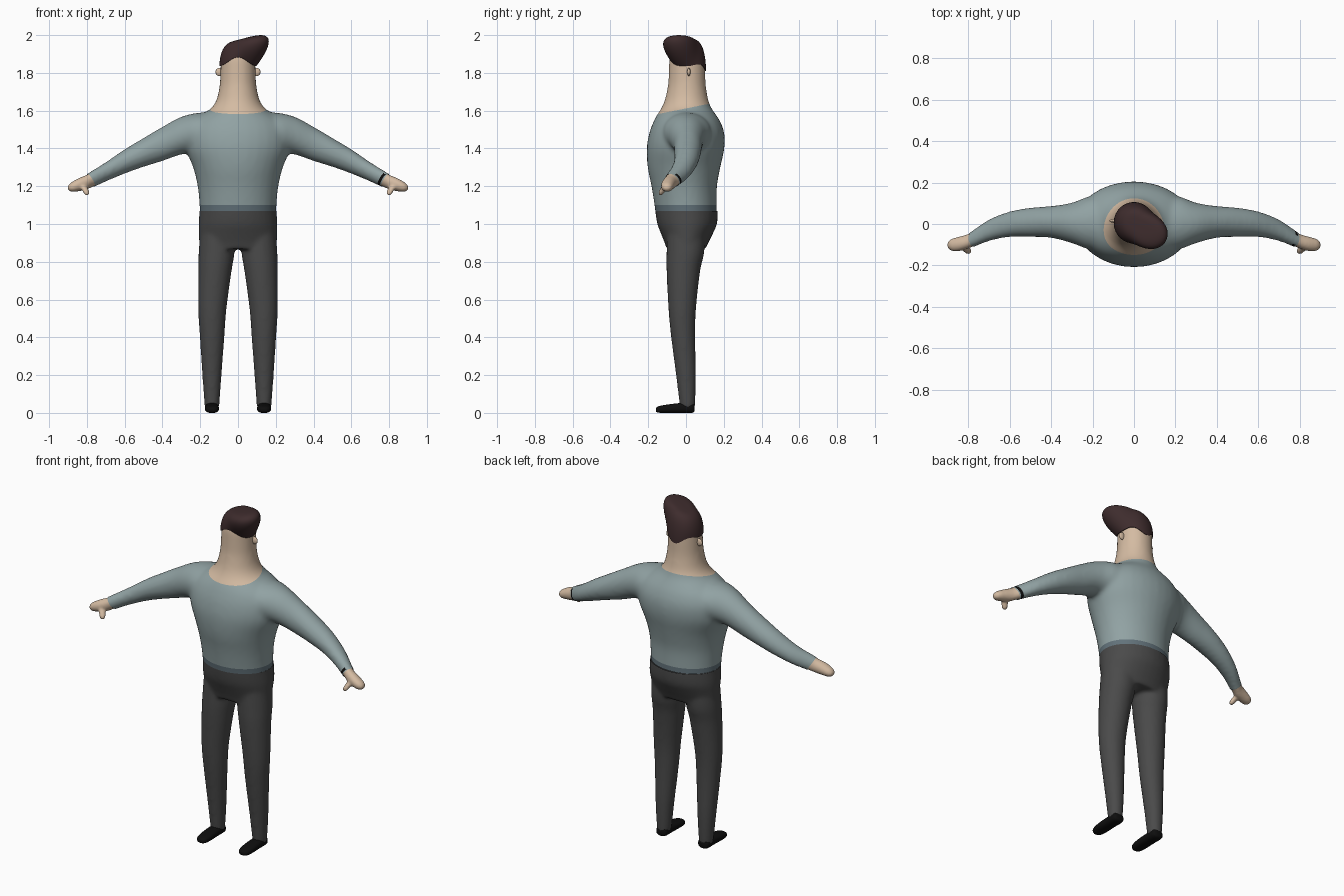
import bpy, bmesh, math
from mathutils import Vector

if "Cube" in bpy.data.objects:
    bpy.data.objects.remove(bpy.data.objects["Cube"])


def material(name, rgb):
    m = bpy.data.materials.new(name)
    m.diffuse_color = [((c / 255 + 0.055) / 1.055) ** 2.4 for c in rgb] + [1]
    m.use_nodes = True
    m.node_tree.nodes["Principled BSDF"].inputs["Base Color"].default_value = m.diffuse_color
    return m


SKIN = material("skin", (212, 187, 162))
SWEATER = material("sweater_grey_green", (145, 162, 163))
HEM = material("hem_blue_grey", (98, 114, 122))
TROUSER = material("trouser_grey", (74, 74, 74))
HAIR = material("hair_brown", (62, 44, 45))
BLACK = material("black", (14, 14, 14))


def spline(rings, steps=4):
    """Smoothly interpolate ring parameters."""
    v = [Vector(r) for r in rings]
    out = []
    for i in range(len(v) - 1):
        a, b, c, d = v[max(i - 1, 0)], v[i], v[i + 1], v[min(i + 2, len(v) - 1)]
        for k in range(steps):
            t = k / steps
            out.append(0.5 * (2 * b + (c - a) * t + (2 * a - 5 * b + 4 * c - d) * t ** 2
                              + (3 * b - a - 3 * c + d) * t ** 3))
    return out + [v[-1]]


def loft(bm, axis, rings, side=1, power=1.0, n=32):
    """Closed loft; ring = position, centre 1, radius 1, centre 2, radius 2."""
    loops = []
    for a, c1, r1, c2, r2 in spline(rings):
        loop = []
        for k in range(n):
            t = math.tau * k / n
            u, w = (math.copysign(abs(f) ** power, f) for f in (math.cos(t), math.sin(t)))
            u, w = c1 + r1 * u, c2 + r2 * w
            x, y, z = {"x": (a, u, w), "y": (u, a, w), "z": (u, w, a)}[axis]
            loop.append(bm.verts.new((x * side, y, z)))
        loops.append(loop)
    for p, q in zip(loops, loops[1:]):
        for k in range(n):
            bm.faces.new((p[k], p[(k + 1) % n], q[(k + 1) % n], q[k]))
    bm.faces.new(loops[0])
    bm.faces.new(loops[-1])


def finish(bm, name, mats):
    bmesh.ops.recalc_face_normals(bm, faces=bm.faces)
    mesh = bpy.data.meshes.new(name)
    bm.to_mesh(mesh)
    bm.free()
    ob = bpy.data.objects.new(name, mesh)
    bpy.context.collection.objects.link(ob)
    for m in mats:
        mesh.materials.append(m)
    return ob


def smooth(ob, angle=50):
    bpy.ops.object.select_all(action="DESELECT")
    ob.select_set(True)
    bpy.context.view_layer.objects.active = ob
    bpy.ops.object.shade_smooth_by_angle(angle=math.radians(angle))


def fuse(ob, voxel, rounds):
    """Weld overlapping lofts into one soft skin."""
    bpy.context.view_layer.objects.active = ob
    m = ob.modifiers.new("weld", "REMESH")
    m.mode, m.voxel_size = "VOXEL", voxel
    s = ob.modifiers.new("soften", "SMOOTH")
    s.factor, s.iterations = 0.5, rounds
    for mod in ("weld", "soften"):
        bpy.ops.object.modifier_apply(modifier=mod)


def cut(ob, planes, rule=None):
    """Cut along planes (point, normal, discard outer side), then colour by rule."""
    bm = bmesh.new()
    bm.from_mesh(ob.data)
    for co, no, drop in planes:
        bmesh.ops.bisect_plane(bm, geom=bm.verts[:] + bm.edges[:] + bm.faces[:],
                               plane_co=co, plane_no=no, clear_outer=drop)
    bm.normal_update()
    for f in bm.faces:
        f.material_index = rule(f) if rule else 0
    bm.to_mesh(ob.data)
    bm.free()
    smooth(ob)


def front_back(z, rx, y0, y1):
    return (z, 0, rx, (y0 + y1) / 2, (y1 - y0) / 2)


# Upper body: torso, neck, head and sleeves
bm = bmesh.new()
loft(bm, "z", [front_back(*r) for r in (
    (1.02, .204, -.157, .165), (1.1, .204, -.167, .163), (1.2, .214, -.183, .164),
    (1.3, .238, -.203, .182), (1.4, .278, -.208, .203), (1.48, .28, -.195, .203),
    (1.54, .25, -.173, .183), (1.58, .195, -.152, .158), (1.61, .145, -.132, .137),
    (1.65, .117, -.114, .12), (1.7, .103, -.102, .11), (1.75, .096, -.094, .104),
    (1.82, .093, -.091, .102), (1.88, .09, -.088, .098), (1.92, .07, -.07, .08),
    (1.94, .035, -.035, .045))])
for s in (1, -1):
    loft(bm, "x", [
        (.08, 0, .1, 1.49, .1), (.2, .005, .13, 1.485, .105), (.3, .005, .098, 1.468, .1),
        (.4, .01, .077, 1.424, .091), (.5, .008, .071, 1.379, .077),
        (.6, -.001, .062, 1.331, .065), (.7, -.03, .053, 1.276, .052),
        (.8, -.083, .039, 1.222, .045), (.86, -.1, .034, 1.195, .036)], s)
body = finish(bm, "upper_body", [SKIN, SWEATER, HEM, BLACK])
fuse(body, .012, 10)

WRIST, WRIST_N = Vector((.785, -.065, 1.238)), Vector((.8, -.25, -.55)).normalized()
BAND = (-.022, -.007)


def body_colour(f):
    c = f.calc_center_median()
    if c.z > 1.612 + .2 * c.y:
        return 0
    if c.z < 1.1:
        return 2
    d = (c - WRIST).dot(WRIST_N)
    # wristband on one arm only, hidden on the upper side
    if c.x > .6 and BAND[0] < d < BAND[1] and f.normal.z < .6:
        return 3
    return 1


flip = Vector((-1, 1, 1))
cut(body, [((0, 0, 1.07), (0, 0, -1), True), ((0, 0, 1.1), (0, 0, 1), False),
           ((0, 0, 1.612), (0, -.2, 1), False),
           (WRIST, WRIST_N, True), (WRIST * flip, WRIST_N * flip, True)]
    + [(WRIST + WRIST_N * d, WRIST_N, False) for d in BAND], body_colour)

# Hands: mitten with thumb
for s, label in ((1, "left"), (-1, "right")):
    bm = bmesh.new()
    loft(bm, "x", [
        (.74, -.05, .044, 1.255, .046), (.77, -.066, .038, 1.239, .042),
        (.8, -.083, .035, 1.222, .039), (.84, -.095, .035, 1.209, .035),
        (.87, -.1, .032, 1.199, .029), (.89, -.101, .024, 1.194, .021),
        (.902, -.102, .01, 1.192, .008)], s)
    loft(bm, "z", [
        (1.153, .8, .008, -.135, .008), (1.163, .801, .016, -.132, .015),
        (1.185, .811, .019, -.12, .018), (1.21, .83, .02, -.105, .018)], s)
    hand = finish(bm, label + "_hand", [SKIN])
    fuse(hand, .007, 4)
    n = WRIST_N if s > 0 else WRIST_N * flip
    p = WRIST if s > 0 else WRIST * flip
    cut(hand, [(p - n * .006, -n, True)])

# Trousers: pelvis and two tapering legs
bm = bmesh.new()
loft(bm, "z", [front_back(*r) for r in (
    (1.13, .202, -.166, .163), (1.07, .204, -.163, .168), (1.0, .209, -.152, .164),
    (.95, .208, -.133, .143), (.9, .206, -.113, .118), (.868, .2, -.104, .104))])
for s in (1, -1):
    loft(bm, "z", [
        (.96, .11, .09, 0, .1), (.85, .1135, .095, -.003, .1), (.75, .122, .088, -.014, .089),
        (.55, .136, .075, -.02, .073), (.4, .137, .065, -.015, .064),
        (.2, .138, .051, 0, .053), (.05, .138, .04, .007, .042),
        (.02, .138, .036, .007, .038)], s)
trousers = finish(bm, "trousers", [TROUSER])
fuse(trousers, .011, 7)
cut(trousers, [((0, 0, 1.07), (0, 0, 1), True)])

# Shoes
for s, label in ((1, "left"), (-1, "right")):
    bm = bmesh.new()
    loft(bm, "y", [
        (.046, .138, .018, .026, .016), (.032, .138, .034, .026, .026),
        (-.03, .138, .036, .026, .026), (-.1, .138, .037, .022, .022),
        (-.145, .138, .03, .018, .017), (-.16, .138, .014, .016, .009)], s, .8)
    smooth(finish(bm, label + "_shoe", [BLACK]), 60)

# Ears
for s, label in ((1, "left"), (-1, "right")):
    bm = bmesh.new()
    bmesh.ops.create_uvsphere(bm, u_segments=16, v_segments=10, radius=1)
    bmesh.ops.scale(bm, vec=(.022, .009, .022), verts=bm.verts)
    bmesh.ops.translate(bm, vec=(s * .097, .015, 1.805), verts=bm.verts)
    smooth(finish(bm, label + "_ear", [SKIN]), 60)

# Hair: cap with an arched hairline, pointed nape and a quiff swept to one side
bm = bmesh.new()
N, ROWS = 56, 20
loops = []
for j in range(ROWS):
    phi = math.pi / 2 * j / ROWS
    p, h = math.cos(phi) ** .5, math.sin(phi)
    loop = []
    for k in range(N):
        t = math.tau * k / N
        st = math.sin(t)
        low = 1.836 + .047 * max(0, -st) ** 4 - .028 * max(0, st) ** 6
        if st > 0:
            low += .012 * math.sin(2 * t) ** 2
        push = .16 * max(0, math.cos(t + math.pi / 6)) ** 3 * h * p
        x = (.098 * p + push) * math.cos(t)
        y = .006 + (.1 * p + push) * st
        loop.append(bm.verts.new((x, y, low + (1.975 - low) * h + .26 * x * h)))
    loops.append(loop)
for a, b in zip(loops, loops[1:]):
    for k in range(N):
        bm.faces.new((a[k], a[(k + 1) % N], b[(k + 1) % N], b[k]))
top = bm.verts.new((0, .006, 1.975))
under = bm.verts.new((0, .006, 1.87))
for k in range(N):
    bm.faces.new((loops[-1][k], loops[-1][(k + 1) % N], top))
    bm.faces.new((loops[0][(k + 1) % N], loops[0][k], under))
smooth(finish(bm, "hair", [HAIR]))
